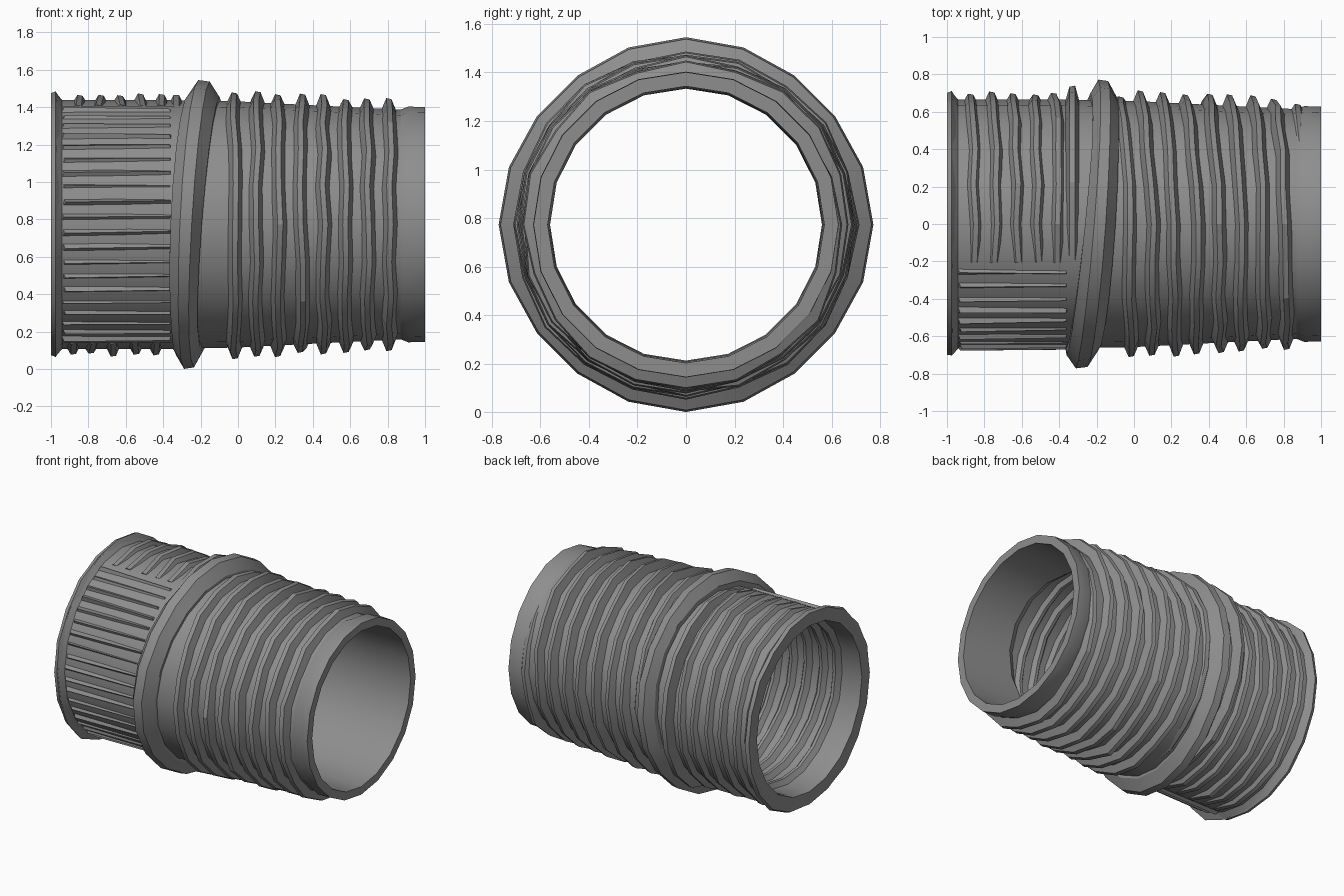
import bpy, bmesh, math, random

if "Cube" in bpy.data.objects:
    bpy.data.objects.remove(bpy.data.objects["Cube"])

random.seed(7)
CZ = 0.773          # height of the tube axis
N = 20              # sides of the tube
STEP = 2 * math.pi / N
PITCH = 0.119

grey = bpy.data.materials.new("mid grey")
grey.diffuse_color = (0.27, 0.27, 0.27, 1)
grey.use_nodes = True
grey.node_tree.nodes["Principled BSDF"].inputs["Base Color"].default_value = grey.diffuse_color


def jit(s):
    return random.uniform(-s, s)


def point(x, r, a):
    return (x, r * math.cos(a), CZ + r * math.sin(a))


def finish(name, bm):
    bmesh.ops.recalc_face_normals(bm, faces=bm.faces)
    me = bpy.data.meshes.new(name)
    bm.to_mesh(me)
    bm.free()
    ob = bpy.data.objects.new(name, me)
    bpy.context.collection.objects.link(ob)
    me.materials.append(grey)
    bpy.ops.object.select_all(action='DESELECT')
    ob.select_set(True)
    bpy.context.view_layer.objects.active = ob
    bpy.ops.object.shade_smooth_by_angle(angle=math.radians(24))
    return ob


def sweep(name, start, steps, section, closed=False):
    """Sweep a closed cross-section of (x, r) points round the x axis."""
    bm = bmesh.new()
    rows = []
    for k in range(steps if closed else steps + 1):
        a = start + k * STEP
        rows.append([bm.verts.new(point(x, r, a)) for x, r in section(k, a)])
    n = len(rows[0])
    for k in range(steps):
        p, q = rows[k], rows[(k + 1) % len(rows)]
        for i in range(n):
            j = (i + 1) % n
            bm.faces.new((p[i], p[j], q[j], q[i]))
    if not closed:
        bm.faces.new(rows[0])
        bm.faces.new(rows[-1])
    return finish(name, bm)


def outer(x):
    """Outer wall radius, tapering towards the right end."""
    return 0.658 if x < 0 else 0.658 - 0.05 * x


# Tube wall: outer skin, right rim, stepped bore, left rim.
# The bore step lies deeper at the back and bottom.
def wall(k, a):
    s = 0.34 + 0.26 * math.cos(a - math.radians(140))
    return [(-0.94, 0.665), (-0.36, 0.665), (0.0, 0.658), (0.45, 0.635), (0.87, 0.614),
            (0.91, 0.63), (1.0, 0.628), (1.0, 0.57), (0.75, 0.564), (s + 0.05, 0.56),
            (s, 0.596), (-0.9, 0.602), (-0.95, 0.602), (-1.0, 0.608),
            (-1.0, 0.70), (-0.97, 0.70)]


sweep("tube_wall", 0, N, wall, closed=True)


# Uneven lip on the left end
def lip(k, a):
    j = jit(0.012)
    return [(-1.0, 0.65), (-1.0, 0.705 + j), (-0.975, 0.715 + j), (-0.935, 0.65)]


sweep("left_lip", 0, N, lip, closed=True)


# Slanted collar: further left at the front and bottom, broader at the top front
def collar(k, a):
    s = math.cos(a - math.radians(215))
    c = -0.22 - 0.07 * s
    w = 0.07 + 0.018 * max(0, math.cos(a - math.radians(140)))
    r = 0.765 + 0.007 * math.cos(4 * a)
    return [(c - w, 0.63), (c - w, 0.70), (c - w * 0.4, r), (c + w * 0.35, r - 0.008),
            (c + w, 0.68), (c + w, 0.63)]


sweep("collar", 0, N, collar, closed=True)


# Second collar ridge round the back
def back_ridge(k, a):
    h = 0.085 * min(1, max(0.1, math.sin(math.pi * k / 11) * 1.5))
    return [(-0.375, 0.63), (-0.345, 0.655 + h + jit(0.008)), (-0.315, 0.655 + h), (-0.285, 0.63)]


sweep("back_ridge", math.radians(-90), 11, back_ridge)

# Outer thread: one long ridge, upright at the front and advancing at the back
TURNS = 8 * N + 8


def outer_thread(k, a):
    x = -0.139 + PITCH * (k // N + min(1, (k % N) / (N / 2))) + jit(0.009)
    fade = min(1, k / 12, (TURNS - k) / 5)
    r = outer(x) + 0.002 + (0.05 + jit(0.011)) * fade
    b = outer(x) - 0.02
    return [(x - 0.045, b), (x - 0.012, r), (x + 0.016, r - 0.006), (x + 0.045, b)]


sweep("outer_thread", math.radians(270), TURNS, outer_thread)

# Inner thread: helix running from the left mouth into the bore step
INNER = 12 * N + 4


def inner_thread(k, a):
    x = -0.87 + PITCH * k / N + jit(0.007)
    fade = min(1, k / 6, (INNER - k) / 5)
    r = 0.598 - (0.031 + jit(0.004)) * fade
    return [(x - 0.042, 0.609), (x - 0.01, r), (x + 0.012, r), (x + 0.042, 0.609)]


sweep("inner_thread", 0, INNER, inner_thread)


# Grip rings: arcs over the top, back and bottom of the left half
def grip_ring(x0):
    def section(k, a):
        x = x0 + 0.02 * math.sin(a) + jit(0.01)
        fade = 0.2 if k in (0, 12) else 1
        r = 0.665 + (0.034 + jit(0.01)) * fade
        return [(x - 0.045, 0.64), (x - 0.012, r), (x + 0.016, r - 0.005), (x + 0.042, 0.64)]
    return section


for i in range(5):
    sweep("grip_ring_%d" % (i + 1), math.radians(-108), 12, grip_ring(-0.87 + 0.112 * i))

# Grip ribs: long thin ridges along the front of the left half
bm = bmesh.new()
for i in range(20):
    a = math.radians(113 + i * 134 / 19)
    wide, x0, x1 = 0.045 + jit(0.008), -0.945 + jit(0.006), -0.355
    top = 0.678 + jit(0.005)
    v = [bm.verts.new(point(*p)) for p in (
        (x0, 0.642, a - wide), (x0 + 0.02, top, a + jit(0.01)), (x0, 0.642, a + wide),
        (x1, 0.642, a - wide * 0.7), (x1 - 0.01, top - 0.006, a + jit(0.01)), (x1, 0.642, a + wide * 0.7))]
    for f in ((0, 1, 2), (3, 5, 4), (0, 3, 4, 1), (1, 4, 5, 2), (2, 5, 3, 0)):
        bm.faces.new([v[n] for n in f])
finish("grip_ribs", bm)
